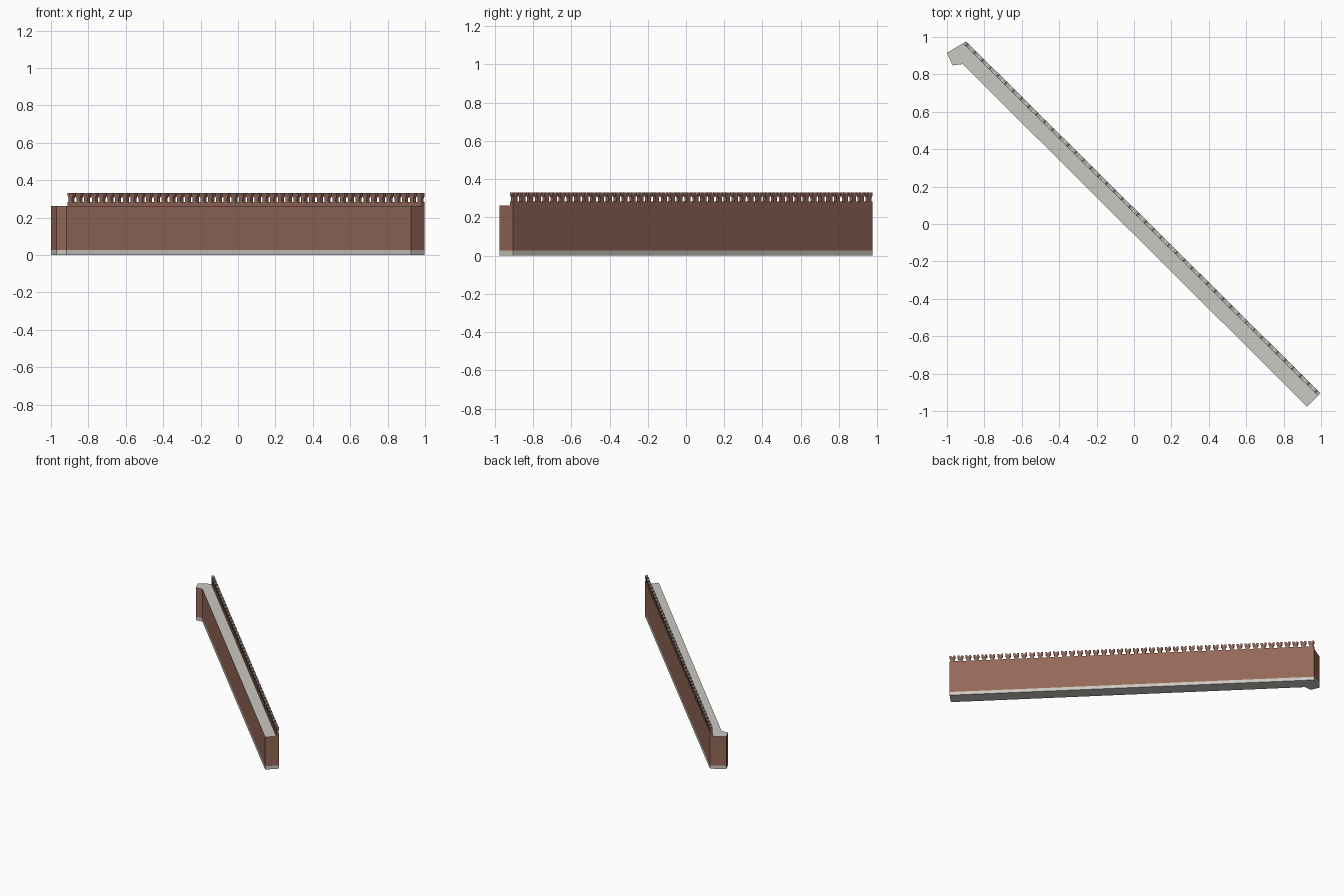
import bpy, bmesh
from mathutils import Vector

if "Cube" in bpy.data.objects:
    bpy.data.objects.remove(bpy.data.objects["Cube"])


def material(name, rgb):
    m = bpy.data.materials.new(name)
    m.diffuse_color = (*rgb, 1)
    m.use_nodes = True
    m.node_tree.nodes["Principled BSDF"].inputs["Base Color"].default_value = m.diffuse_color
    return m


BRICK = material("brick_brown", (0.30, 0.14, 0.10))
STONE = material("pale_stone", (0.60, 0.58, 0.54))


def finish(bm, name, mats):
    bmesh.ops.recalc_face_normals(bm, faces=bm.faces)
    # upward faces take the stone colour when a second material exists
    for f in bm.faces:
        f.normal_update()
        if len(mats) > 1 and f.normal.z > 0.3:
            f.material_index = 1
    me = bpy.data.meshes.new(name)
    bm.to_mesh(me)
    bm.free()
    for m in mats:
        me.materials.append(m)
    ob = bpy.data.objects.new(name, me)
    bpy.context.collection.objects.link(ob)
    return ob


def extrude(bm, pts, vec):
    f = bm.faces.new([bm.verts.new(p) for p in pts])
    r = bmesh.ops.extrude_face_region(bm, geom=[f])
    bmesh.ops.translate(bm, vec=vec, verts=[v for v in r["geom"] if isinstance(v, bmesh.types.BMVert)])


PLAN = [(-1, 0.915), (-0.897, 0.976), (0.998, -0.905), (0.925, -0.976), (-0.916, 0.855), (-0.97, 0.848)]
BASE_H, WALL_H, PARAPET_H, TOP_H = 0.027, 0.262, 0.284, 0.331

# stone footing and brick wall
for name, z0, z1, mats in (("footing", 0, BASE_H, [STONE]), ("wall", BASE_H, WALL_H, [BRICK, STONE])):
    bm = bmesh.new()
    extrude(bm, [(x, y, z0) for x, y in PLAN], (0, 0, z1 - z0))
    finish(bm, name, mats)

# parapet along the back edge
start, end = Vector((*PLAN[1], 0)), Vector((*PLAN[2], 0))
length = (end - start).length
along = (end - start) / length
inward = Vector((along.y, -along.x, 0)) * 0.02


def profile(points):
    return [start + along * s + Vector((0, 0, z)) for s, z in points]


bm = bmesh.new()
extrude(bm, profile([(0, WALL_H), (length, WALL_H), (length, PARAPET_H), (0, PARAPET_H)]), inward)
finish(bm, "parapet", [BRICK, STONE])

# swallow-tailed merlons, flared at the top
COUNT = 46
half, stem = 0.0205, 0.013
pitch = (length - 2 * half) / (COUNT - 1)
bm = bmesh.new()
for i in range(COUNT):
    c = half + i * pitch
    shape = [(-stem, PARAPET_H), (stem, PARAPET_H), (stem, 0.304), (half, 0.316), (half, TOP_H),
             (0.009, TOP_H), (0, 0.318), (-0.009, TOP_H), (-half, TOP_H), (-half, 0.316), (-stem, 0.304)]
    extrude(bm, profile([(c + s, z) for s, z in shape]), inward)
finish(bm, "merlons", [BRICK, STONE])
